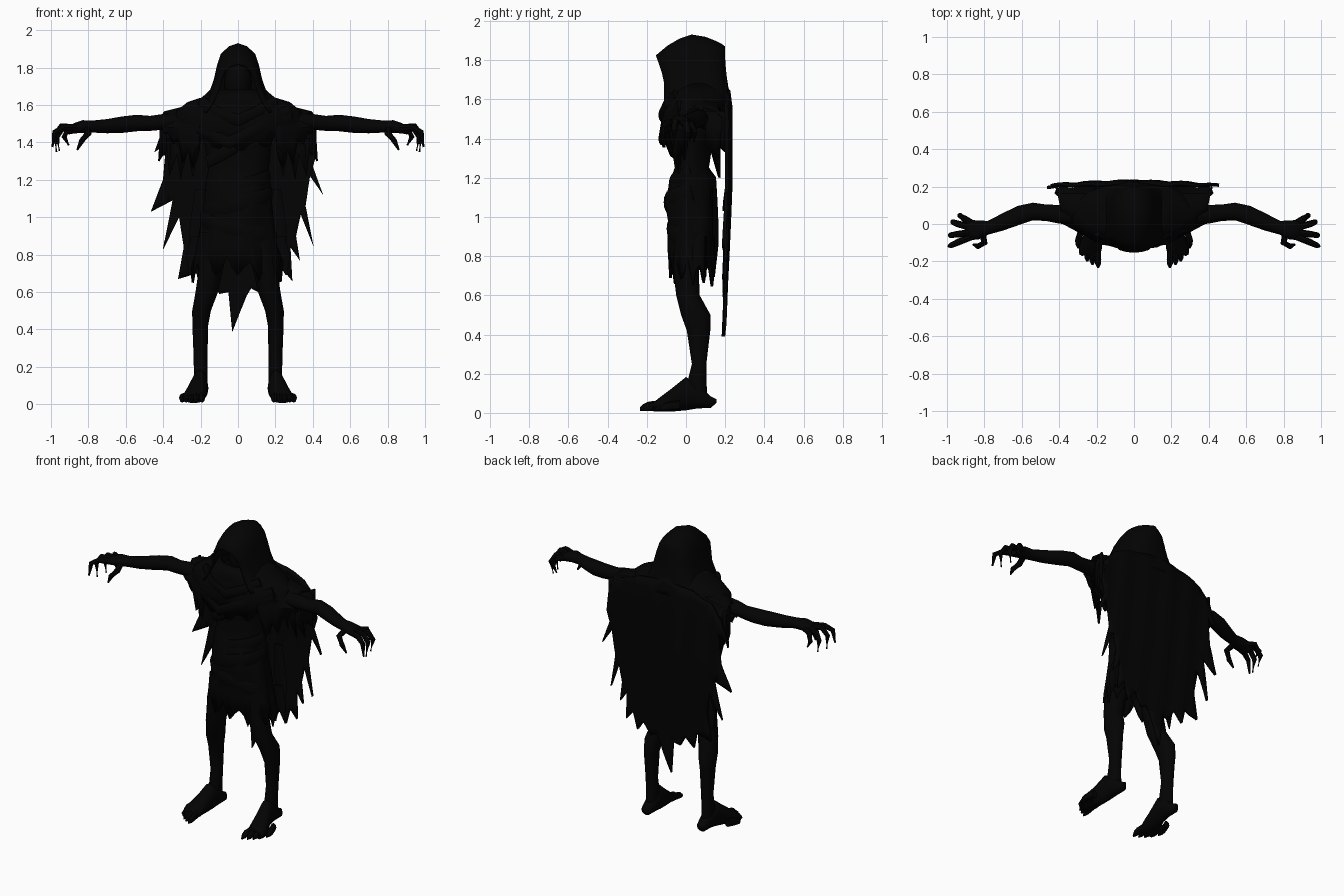
import bpy, bmesh, math, random
from mathutils import Vector

random.seed(4)
dark = bpy.data.materials.new("dark_cloth")
dark.diffuse_color = (0.001, 0.001, 0.001, 1)


def finish(name, bm, mirror=False, thick=0.0, angle=40):
    bmesh.ops.recalc_face_normals(bm, faces=bm.faces[:])
    me = bpy.data.meshes.new(name)
    bm.to_mesh(me)
    bm.free()
    for p in me.polygons:
        p.use_smooth = True
    me.set_sharp_from_angle(angle=math.radians(angle))
    me.materials.append(dark)
    ob = bpy.data.objects.new(name, me)
    bpy.context.collection.objects.link(ob)
    if thick:
        m = ob.modifiers.new("thickness", 'SOLIDIFY')
        m.thickness, m.offset = thick, 0
    if mirror:
        ob.modifiers.new("mirror", 'MIRROR')
    return ob


def skin(bm, rows, closed):
    """Join rows of vertices with quads."""
    for a, b in zip(rows, rows[1:]):
        n = len(a)
        for i in range(n if closed else n - 1):
            j = (i + 1) % n
            bm.faces.new((a[i], a[j], b[j], b[i]))


AX = {'x': (Vector((0, 1, 0)), Vector((0, 0, 1))), 'y': (Vector((1, 0, 0)), Vector((0, 0, 1))),
      'z': (Vector((1, 0, 0)), Vector((0, 1, 0)))}


def tube(name, pts, axis=None, n=12, mirror=True, bm=None):
    """Loft ellipses (x, y, z, ra, rb) across an axis or along the path tangent."""
    own = bm is None
    bm = bm or bmesh.new()
    rows = []
    for k, (x, y, z, ra, rb) in enumerate(pts):
        c = Vector((x, y, z))
        if axis:
            a, b = AX[axis]
        else:
            t = (Vector(pts[min(k + 1, len(pts) - 1)][:3]) - Vector(pts[max(k - 1, 0)][:3])).normalized()
            a = t.cross(Vector((0, 0, 1))).normalized()
            b = a.cross(t)
        rows.append([bm.verts.new(c + a * ra * math.cos(i * math.tau / n) + b * rb * math.sin(i * math.tau / n))
                     for i in range(n)])
    skin(bm, rows, True)
    bm.faces.new(rows[0])
    bm.faces.new(rows[-1])
    return finish(name, bm, mirror) if own else None


def garment(name, rings, n, wave, hem, thick=0.014):
    """Open horizontal loft (z, rx, y_front, y_back) with rippled folds and a custom hem."""
    bm = bmesh.new()
    rows = []
    for k, (z, rx, yf, yb) in enumerate(rings):
        row = []
        for i in range(n):
            t = i * math.tau / n
            s = 1 + wave * math.sin(7 * t + k * 0.8) * k / len(rings)
            zz = z + (hem(i, t) if k == len(rings) - 1 else 0)
            row.append(bm.verts.new((rx * s * math.cos(t), (yf + yb) / 2 + (yb - yf) / 2 * s * math.sin(t), zz)))
        rows.append(row)
    skin(bm, rows, True)
    return finish(name, bm, thick=thick)


# Legs and feet
tube("legs", [(.12, .03, .92, .085, .09), (.145, 0, .72, .065, .065), (.167, .01, .6, .06, .06),
              (.195, .05, .5, .05, .075), (.202, .064, .42, .042, .06), (.2, .067, .25, .037, .037),
              (.2, .055, .15, .036, .05), (.2, .06, .06, .036, .05)], 'z')
tube("feet", [(.2, .155, .06, .01, .01), (.2, .125, .055, .034, .03), (.2, .06, .085, .042, .062),
              (.205, 0, .098, .045, .085), (.22, -.07, .067, .053, .06), (.233, -.13, .044, .062, .038),
              (.237, -.165, .03, .055, .024)], 'y')
toes = bmesh.new()
for x, y in ((.192, -.235), (.222, -.22), (.25, -.2), (.276, -.17), (.298, -.13)):
    tube("", [(x * .75 + .055, y + .1, .04, .02, .024), (x, y + .045, .035, .017, .023),
              (x, y + .02, .028, .015, .019), (x, y, .02, .005, .009)], 'y', 8, bm=toes)
finish("toes", toes, True)

# Arms and clawed hands
tube("arms", [(.15, .05, 1.5, .06, .055), (.3, .05, 1.515, .055, .045), (.4, .052, 1.51, .05, .042),
              (.47, .06, 1.502, .044, .04), (.54, .067, 1.504, .047, .044), (.62, .045, 1.495, .052, .044),
              (.7, .012, 1.487, .047, .038), (.78, -.02, 1.485, .037, .032), (.83, -.032, 1.485, .05, .034),
              (.88, -.032, 1.475, .055, .027), (.905, -.03, 1.46, .04, .018)], 'x')
fingers = bmesh.new()
for base, knuckle, joint, tip in (((.86, .0, 1.475), (.91, .03, 1.475), (.93, .045, 1.43), (.905, .04, 1.385)),
                                  ((.87, -.02, 1.48), (.94, .0, 1.475), (.968, .01, 1.43), (.955, .005, 1.355)),
                                  ((.87, -.045, 1.48), (.945, -.055, 1.485), (.98, -.06, 1.44), (.97, -.065, 1.35)),
                                  ((.86, -.065, 1.48), (.935, -.095, 1.48), (.98, -.115, 1.455), (.992, -.12, 1.375)),
                                  ((.81, -.05, 1.475), (.80, -.1, 1.45), (.835, -.12, 1.41), (.86, -.11, 1.36))):
    tube("", [(*base, .018, .018), (*knuckle, .018, .018), (*joint, .015, .015), (*tip, .005, .005)], n=8, bm=fingers)
finish("clawed_fingers", fingers, True)

# Head inside the hood
head = bmesh.new()
bmesh.ops.create_uvsphere(head, u_segments=20, v_segments=12, radius=1)
for v in head.verts:
    v.co = Vector((v.co.x * .075, v.co.y * .085 + .04, v.co.z * .12 + 1.72))
finish("head", head)
tube("neck", [(0, .06, 1.45, .08, .07), (0, .05, 1.66, .05, .05)], 'z', mirror=False)

# Hood: arches from the slanted front rim to the closed back
arch = [(.20, 0), (.172, .13), (.148, .27), (.122, .47), (.105, .68), (.085, .85), (.045, .955), (0, 1)]
arch = arch + [(-x, h) for x, h in arch[-2::-1]]
hood = bmesh.new()
rows = []
for y, top, w in ((-.15, 1.82, .86), (-.09, 1.87, .96), (-.03, 1.905, 1), (.03, 1.925, 1.02),
                  (.1, 1.913, 1), (.15, 1.893, .92), (.175, 1.88, .72), (.188, 1.872, .4), (.192, 1.87, 0)):
    k = (y + .15) / .342
    rows.append([hood.verts.new((x * w, y + .04 * (1 - k) * min(1, (1 - h) * 2.2) + .04 * k * (1 - h) ** 2,
                                 1.56 + h * (top - 1.56))) for x, h in arch])
skin(hood, rows, False)
bmesh.ops.remove_doubles(hood, verts=hood.verts[:], dist=1e-4)
finish("hood", hood, thick=.012, angle=50)

# Shoulder mantle with draped folds across the chest
garment("shoulder_mantle", [(1.68, .14, -.07, .2), (1.635, .19, -.1, .22), (1.61, .27, -.1, .22),
                            (1.565, .325, -.11, .22), (1.5, .335, -.12, .218), (1.44, .3, -.115, .21)], 56, .04,
        lambda i, t: -.07 * max(0, -math.sin(t)) + .03 * abs(math.cos(t)) + (.02 if i % 4 < 2 else -.015))
folds = bmesh.new()
for pts in ([(-.2, -.05, 1.62), (-.12, -.1, 1.56), (.0, -.125, 1.52), (.12, -.1, 1.57), (.2, -.05, 1.62)],
            [(-.31, .0, 1.55), (-.2, -.08, 1.47), (-.05, -.125, 1.4), (.12, -.11, 1.48), (.28, -.03, 1.57)],
            [(-.16, -.02, 1.3), (-.08, -.07, 1.34), (.03, -.1, 1.41), (.17, -.09, 1.48), (.28, -.03, 1.54)]):
    tube("", [(*p, .016, .034) for p in pts], n=10, bm=folds)
finish("mantle_folds", folds)

# Ragged sleeve caps over the upper arms, running back into the cape
sleeve = bmesh.new()
fr = [1.36, 1.22, 1.36, 1.29, 1.41, 1.39, 1.45, 1.45]
bk = [1.4, 1.25, 1.38, 1.2, 1.34, 1.22, 1.36, 1.3]
rows = []
for i in range(8):
    x, top, s = .2 + i * .028, 1.61 - .007 * i, .015 * i
    prof = [(-.05 + s, fr[i]), (-.075 + s, (fr[i] + 1.46) / 2), (-.09 + s, 1.48), (-.06 + s, top - .045),
            (-.02 + s, top - .012), (.09, top), (.16, top - .02), (.19, 1.5), (.17, 1.42), (.13 + .04 * (i % 2), bk[i])]
    rows.append([sleeve.verts.new((x + .01 * (1.5 - z) / .2 + max(0, y - .1) * .25 * i / 7, y, z)) for y, z in prof])
skin(sleeve, rows, False)
# side web joining the sleeve opening to the cape edge
web = [[sleeve.verts.new((.385 + .03 * t, .1 + .1 * t, z)) for z in (1.54, 1.45, 1.36 - .03 * (j % 2))]
       for j, t in enumerate((0, .33, .66, 1))]
skin(sleeve, web, False)
finish("sleeve_rags", sleeve, True, .012)

# Tunic with a torn hem and diagonal wraps
jag = [random.uniform(-.08, -.02) if i % 4 == 0 else random.uniform(.03, .08) if i % 4 == 2 else .01
       for i in range(48)]
garment("tunic", [(1.52, .2, -.07, .15), (1.38, .17, -.07, .13), (1.25, .155, -.05, .11), (1.2, .165, -.07, .145),
                  (1.08, .172, -.105, .15), (.98, .185, -.085, .155), (.85, .205, -.085, .155),
                  (.72, .235, -.075, .145)], 48, .06, lambda i, t: jag[i])
wraps = bmesh.new()
for z0, z1, w, d in ((1.1, 1.22, .16, .105), (1.02, 1.13, .172, .13), (1.0, .88, .19, .115)):
    tube("", [(-w * math.cos(t), .03 - d * math.sin(t), z0 + (z1 - z0) * t / math.pi, .014, .045)
              for t in [i * math.pi / 10 for i in range(11)]], n=10, bm=wraps)
finish("waist_wraps", wraps)

# Tattered strips hanging between tunic and cape
strips = bmesh.new()
for x, y, z0, z1, dx in ((.2, .13, 1.15, .72, .05), (.22, .1, .9, .69, .04), (.12, .14, .9, .68, .02)):
    tube("", [(x, y, z0, .03, .007), (x + dx * .3, y, (z0 + z1) / 2, .045, .008), (x + dx, y, z1, .004, .003)],
         'z', 8, bm=strips)
finish("cloth_strips", strips, True)

# Back cape from a torn outline, cut into a grid and bent
outline = [(0, 1.65), (.2, 1.62), (.33, 1.57), (.405, 1.48), (.42, 1.34), (.40, 1.27), (.455, 1.12), (.385, 1.22),
           (.36, 1.06), (.405, .84), (.335, 1.02), (.31, .9), (.33, .77), (.28, .84), (.29, .66), (.24, .72),
           (.21, .61), (.16, .68), (.11, .6), (.07, .62), (.045, .58), (-.03, .39), (-.05, .6), (-.1, .59),
           (-.14, .66), (-.2, .6), (-.22, .7), (-.32, .67), (-.29, .84), (-.315, 1.0), (-.4, .83), (-.35, 1.09),
           (-.465, 1.03), (-.4, 1.2), (-.385, 1.39), (-.445, 1.35), (-.4, 1.48), (-.33, 1.57), (-.2, 1.62)]
cape = bmesh.new()
cape.faces.new([cape.verts.new((x, 0, z)) for x, z in outline])
cape.normal_update()
bmesh.ops.triangulate(cape, faces=cape.faces[:])
for no, lo, hi, step in (((1, 0, 0), -.43, .45, .04), ((0, 0, 1), .45, 1.62, .07)):
    d = lo
    while d < hi:
        bmesh.ops.bisect_plane(cape, geom=cape.verts[:] + cape.edges[:] + cape.faces[:], dist=1e-5,
                               plane_co=Vector(no) * d, plane_no=no)
        d += step
for v in cape.verts:
    x, z = v.co.x, v.co.z
    v.co.y = .225 - .1 * x * x - .045 * max(0, 1.15 - z) + .004 * math.sin(x * 38 + z * 3) \
        - .3 * max(0, z - 1.52) * abs(x) - .1 * max(0, z - 1.57)
finish("cape", cape, thick=.018)
